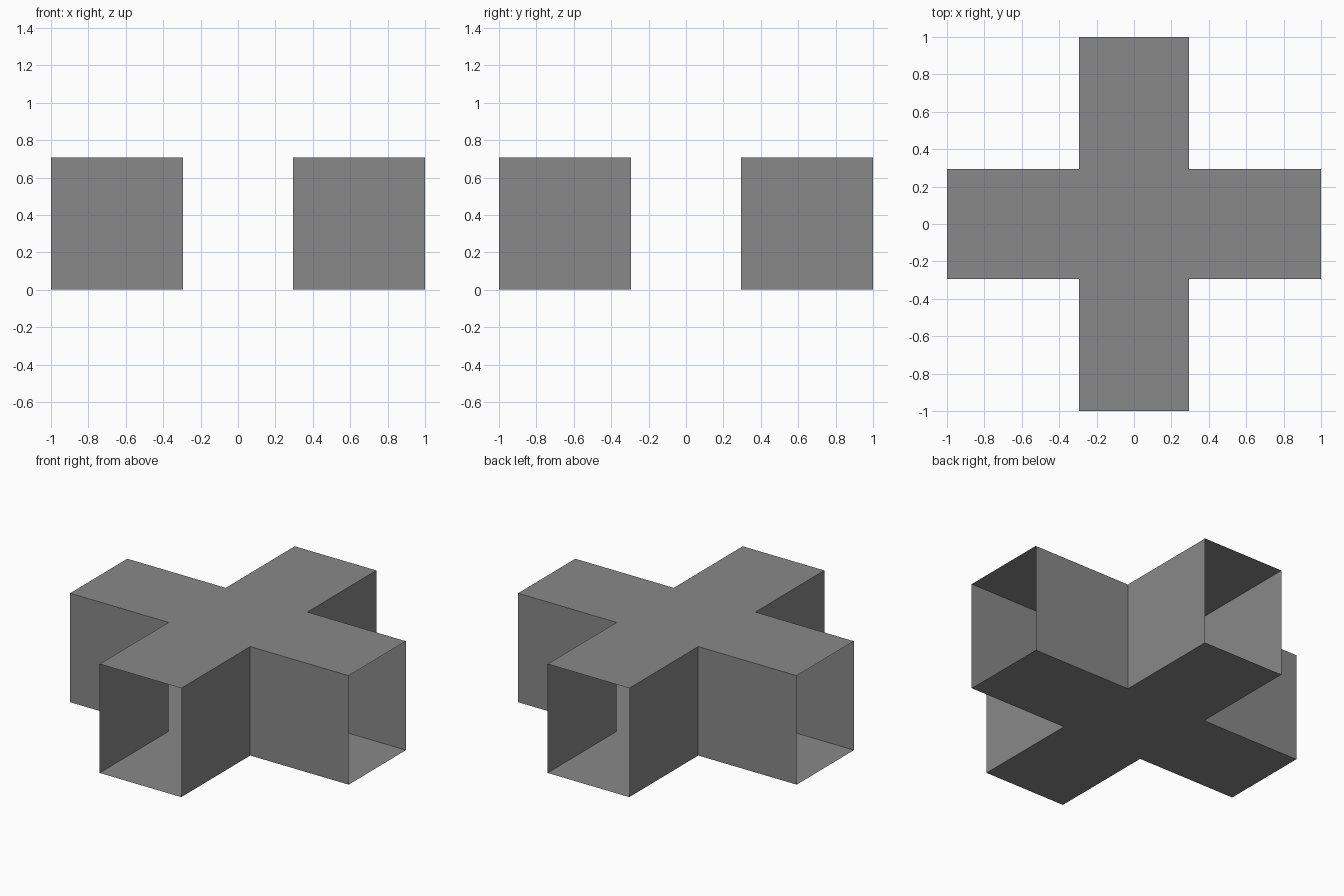
import bpy
import bmesh

REACH, HALF, HEIGHT = 1.0, 0.293, 0.707

cube = bpy.data.objects.get("Cube")
if cube:
    bpy.data.objects.remove(cube, do_unlink=True)

# Plain grey surface
grey = bpy.data.materials.new("plain_grey")
grey.use_nodes = True
colour = (0.25, 0.25, 0.25, 1)
grey.diffuse_color = colour
grey.node_tree.nodes["Principled BSDF"].inputs["Base Color"].default_value = colour

# Cross-shaped floor outline: three corners per quarter, turned four times
outline = []
corners = [(REACH, -HALF), (REACH, HALF), (HALF, HALF)]
for _ in range(4):
    outline += corners
    corners = [(-y, x) for x, y in corners]

bm = bmesh.new()
floor = bm.faces.new([bm.verts.new((x, y, 0)) for x, y in outline])

# Raise the walls and ceiling, keeping the floor
raised = bmesh.ops.extrude_face_region(bm, geom=[floor], use_keep_orig=True)
top = [v for v in raised["geom"] if isinstance(v, bmesh.types.BMVert)]
bmesh.ops.translate(bm, verts=top, vec=(0, 0, HEIGHT))
bmesh.ops.recalc_face_normals(bm, faces=bm.faces[:])

# Open the four ends of the crossing passages
ends = [f for f in bm.faces if abs(f.normal.z) < 0.5
        and max(abs(c) for c in f.calc_center_median()[:2]) > REACH - 0.01]
bmesh.ops.delete(bm, geom=ends, context="FACES_ONLY")

mesh = bpy.data.meshes.new("crossing_tunnel")
bm.to_mesh(mesh)
bm.free()
mesh.materials.append(grey)
tunnel = bpy.data.objects.new("crossing_tunnel", mesh)
bpy.context.collection.objects.link(tunnel)
